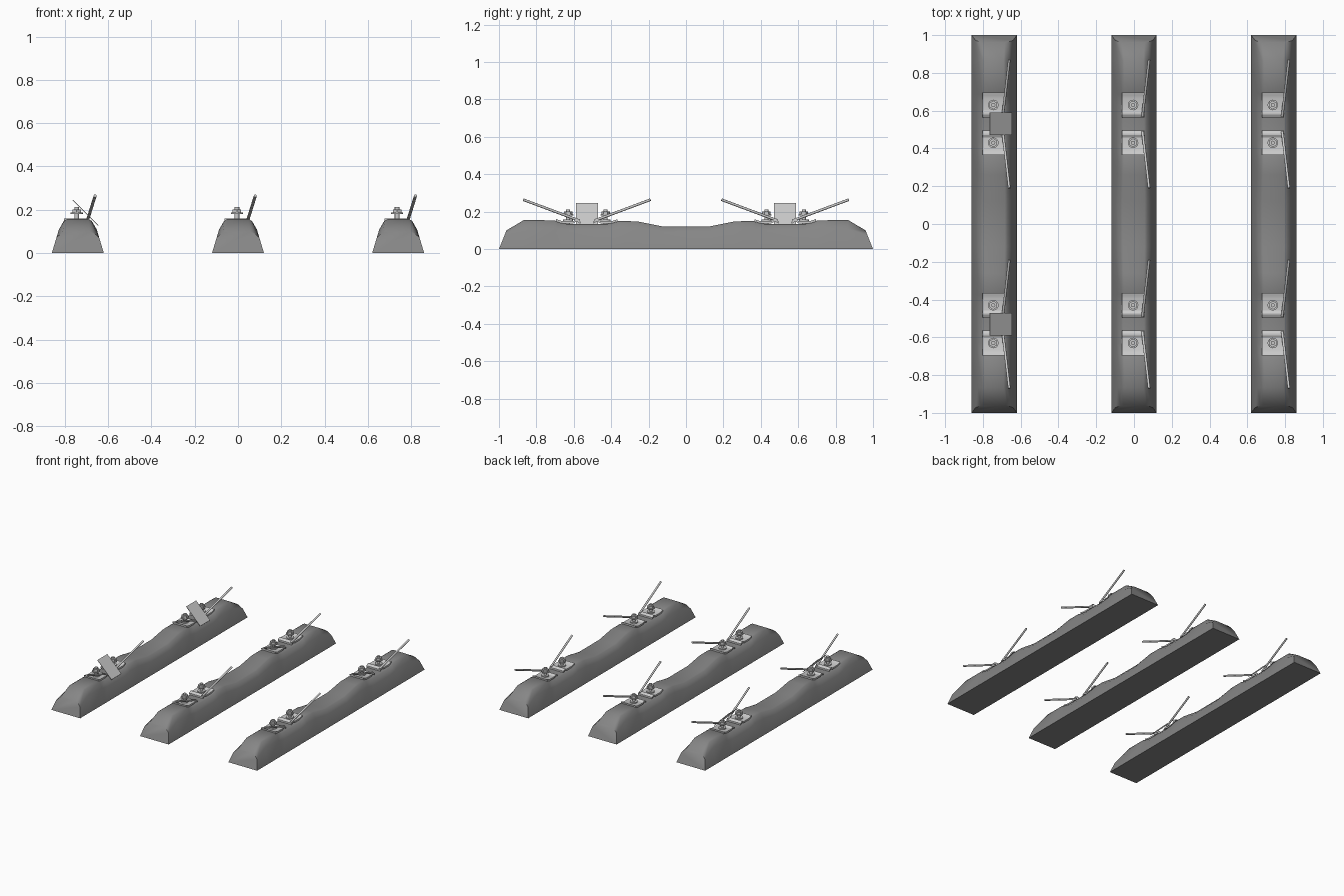
import bpy, bmesh, math
from mathutils import Vector

if "Cube" in bpy.data.objects:
    bpy.data.objects.remove(bpy.data.objects["Cube"])


def material(name, value):
    m = bpy.data.materials.new(name)
    m.use_nodes = True
    col = (value, value, value, 1)
    m.diffuse_color = col
    m.node_tree.nodes["Principled BSDF"].inputs["Base Color"].default_value = col
    return m


CONCRETE = material("concrete grey", 0.24)
STEEL = material("pale steel", 0.6)
SEAT = 0.53  # distance of each rail seat from the middle


def build(name, bm, mat, smooth=40):
    bmesh.ops.recalc_face_normals(bm, faces=bm.faces)
    me = bpy.data.meshes.new(name)
    bm.to_mesh(me)
    bm.free()
    me.materials.append(mat)
    ob = bpy.data.objects.new(name, me)
    bpy.context.collection.objects.link(ob)
    bpy.ops.object.select_all(action='DESELECT')
    ob.select_set(True)
    bpy.context.view_layer.objects.active = ob
    bpy.ops.object.shade_smooth_by_angle(angle=math.radians(smooth))
    return ob


def loft(bm, rings):
    rows = [[bm.verts.new(p) for p in r] for r in rings]
    n = len(rows[0])
    for a, b in zip(rows, rows[1:]):
        for i in range(n):
            bm.faces.new((a[i], a[(i + 1) % n], b[(i + 1) % n], b[i]))
    bm.faces.new(rows[0])
    bm.faces.new(rows[-1])


def cylinder(bm, start, end, radius, sides=12):
    a, b = Vector(start), Vector(end)
    turn = (b - a).to_track_quat('Z', 'Y').to_matrix().to_4x4()
    turn.translation = (a + b) / 2
    bmesh.ops.create_cone(bm, cap_ends=True, segments=sides, radius1=radius,
                          radius2=radius, depth=(b - a).length, matrix=turn)


# Sleeper body: cross-sections from the middle to one end, then mirrored
HALF = [(0.12, 0.12, 0.07), (0.26, 0.148, 0.067), (0.36, 0.15, 0.065),
        (0.375, 0.144, 0.065), (0.43, 0.133, 0.067), (0.63, 0.133, 0.067),
        (0.685, 0.144, 0.065), (0.70, 0.153, 0.065), (0.865, 0.156, 0.062),
        (1.0, 0.10, 0.07)]


def section(y, top, half, side):
    right = [(0.12, 0), (0.12 - 0.21 * top, 0.7 * top), (half, 0.96 * top), (half * 0.8, top)]
    outline = right + [(-x, z) for x, z in reversed(right)]
    lean = 0.4 if y == 1.0 else 0
    return [(x, side * (y - lean * z), z) for x, z in outline]


def sleeper():
    bm = bmesh.new()
    loft(bm, [section(*s, -1) for s in reversed(HALF)] + [section(*s, 1) for s in HALF])
    return build("sleeper", bm, CONCRETE, 45)


# Bent clip plates: one profile swept across the sleeper
CLIP = [(0.035, 0.148), (0.05, 0.157), (0.06, 0.157), (0.072, 0.15),
        (0.135, 0.15), (0.15, 0.155), (0.165, 0.16)]


def clip(y, side):
    bm = bmesh.new()
    outline = CLIP + [(d, z - 0.012) for d, z in reversed(CLIP)]
    loft(bm, [[(x, y + side * d, z) for d, z in outline] for x in (-0.063, 0.055)])
    return build("clip_plate", bm, STEEL, 30)


def bolt(y):
    bm = bmesh.new()
    for low, high, radius, sides in ((0.13, 0.212, 0.011, 12), (0.15, 0.158, 0.027, 16),
                                     (0.18, 0.186, 0.028, 16), (0.186, 0.202, 0.023, 6)):
        cylinder(bm, (-0.005, y, low), (-0.005, y, high), radius, sides)
    return build("clip_bolt", bm, STEEL)


def rod(y, side):
    bm = bmesh.new()
    cylinder(bm, (0.045, y + side * 0.04, 0.152), (0.08, y + side * 0.34, 0.264), 0.007, 10)
    return build("slanted_rod", bm, STEEL)


parts = [sleeper()]
for y in (-SEAT, SEAT):
    for side in (-1, 1):
        parts += [clip(y, side), bolt(y + side * 0.10), rod(y, side)]

# Repeat the sleeper with its fastenings
for part in parts:
    base = part.name.split(".")[0]
    for x in (-0.74, 0.74):
        copy = bpy.data.objects.new(base, part.data)
        copy.location.x = x
        bpy.context.collection.objects.link(copy)

# Tilted square plates on the first sleeper
for y in (-SEAT, SEAT):
    bm = bmesh.new()
    bmesh.ops.create_cube(bm, size=1)
    bmesh.ops.scale(bm, vec=(0.166, 0.118, 0.003), verts=bm.verts)
    plate = build("tilted_plate", bm, STEEL)
    plate.location = (-0.705, y, 0.186)
    plate.rotation_euler.y = math.radians(45)
